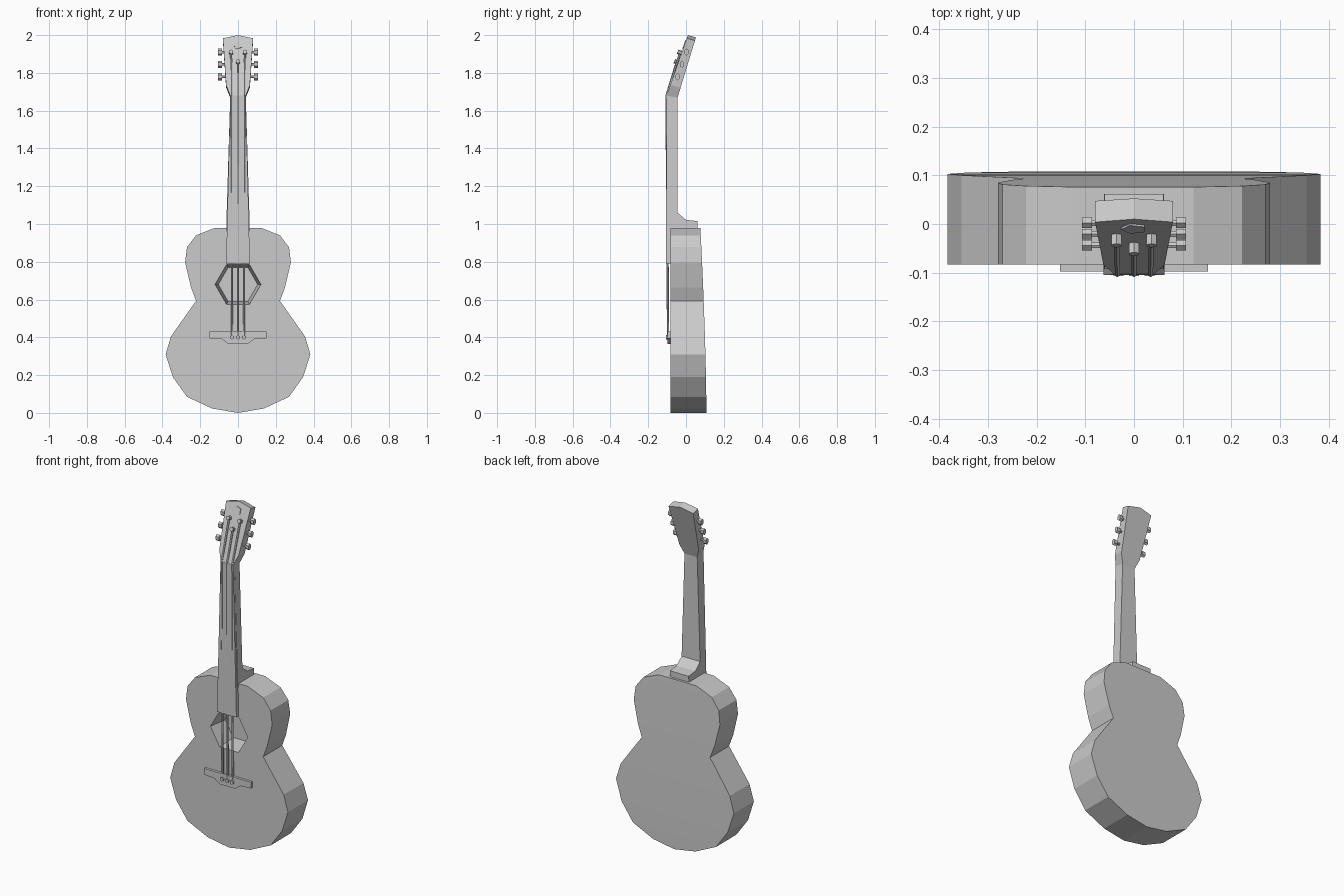
import bpy, bmesh, math
from mathutils import Vector, Matrix

cube = bpy.data.objects.get("Cube")
if cube:
    bpy.data.objects.remove(cube)

grey = bpy.data.materials.new("plain_grey")
grey.use_nodes = True
grey.diffuse_color = (0.6, 0.6, 0.6, 1)
grey.node_tree.nodes["Principled BSDF"].inputs["Base Color"].default_value = (0.6, 0.6, 0.6, 1)


def finish(name, bm):
    bmesh.ops.recalc_face_normals(bm, faces=bm.faces)
    mesh = bpy.data.meshes.new(name)
    bm.to_mesh(mesh)
    bm.free()
    mesh.materials.append(grey)
    obj = bpy.data.objects.new(name, mesh)
    bpy.context.collection.objects.link(obj)
    return obj


def slab(name, sections, skew=0):
    """Symmetric solid from (half width, z, front y, back y) sections, bottom to top."""
    bm = bmesh.new()
    rings = [[bm.verts.new(p) for p in ((-x, f, z), (x, f, z), (x, b, z - skew), (-x, b, z - skew))]
             for x, z, f, b in sections]
    for low, high in zip(rings, rings[1:]):
        for i in range(4):
            j = (i + 1) % 4
            bm.faces.new((low[i], low[j], high[j], high[i]))
    bm.faces.new(rings[0])
    bm.faces.new(rings[-1])
    bmesh.ops.remove_doubles(bm, verts=bm.verts, dist=1e-5)
    return finish(name, bm)


def rod(name, start, end, r1, r2=None, sides=6, spin=0, squash=1):
    """Straight prism or cone between two points."""
    start, end = Vector(start), Vector(end)
    axis = end - start
    turn = axis.to_track_quat('Z', 'Y').to_matrix().to_4x4()
    place = (Matrix.Translation((start + end) / 2) @ turn @ Matrix.Rotation(spin, 4, 'Z')
             @ Matrix.Diagonal((squash, 1, 1, 1)))
    bm = bmesh.new()
    bmesh.ops.create_cone(bm, cap_ends=True, segments=sides, radius1=r1,
                          radius2=r1 if r2 is None else r2, depth=axis.length, matrix=place)
    return finish(name, bm)


# Body: waisted outline, with a back that gets shallower toward the neck
FRONT = -0.083
outline = [(0, 0), (.137, .023), (.27, .085), (.345, .19), (.383, .31), (.355, .405),
           (.222, .593), (.249, .665), (.28, .797), (.27, .877), (.222, .94), (.122, .98)]
body = slab("body", [(x, z, FRONT, .108 - .033 * z ** 1.6) for x, z in outline])

# Sound hole: tapered six-sided recess
cutter = rod("sound_hole_cutter", (0, FRONT - .01, .68), (0, .03, .68), .123, .104)
for v in cutter.data.vertices:      # turn so that a corner points to each side
    v.co.z -= .68
angle = math.atan2(cutter.data.vertices[0].co.z, cutter.data.vertices[0].co.x)
cutter.data.transform(Matrix.Translation((0, 0, .68)) @ Matrix.Rotation(angle, 4, 'Y'))
cutter.hide_render = True
cutter.hide_viewport = True
cut = body.modifiers.new("sound_hole", 'BOOLEAN')
cut.operation = 'DIFFERENCE'
cut.solver = 'EXACT'
cut.object = cutter
bpy.context.view_layer.objects.active = body
bpy.ops.object.modifier_apply(modifier=cut.name)
bpy.data.objects.remove(cutter)

# Neck with heel, and fretboard
slab("neck", [(.062, .96, -.092, .062), (.061, 1.015, -.092, .062), (.061, 1.022, -.092, 0),
              (.06, 1.06, -.092, -.045), (.041, 1.68, -.092, -.045)])
slab("fretboard", [(.063, .79, -.105, -.08), (.041, 1.68, -.104, -.09)])


# Headstock: leans back, flares, and ends in a low peak
def head_front(z):
    return -.103 + (z - 1.68) * .353


slab("headstock", [(x, z, head_front(z), -.045 + (z - 1.68) * .305)
                   for x, z in ((.041, 1.68), (.063, 1.735), (.08, 1.983), (0, 2))], skew=.012)
out = Vector((0, -.943, .333))


def on_head(x, z):
    return Vector((x, head_front(z), z))


spot = on_head(0, 1.95)
rod("head_inlay", spot - out * .004, spot + out * .004, .027, sides=5, spin=math.pi / 2)

# Bridge
slab("bridge", [(.05, .365, -.098, FRONT + .005), (.085, .39, -.098, FRONT + .005),
                (.152, .394, -.098, FRONT + .005), (.152, .43, -.098, FRONT + .005)])

# Strings with their bridge pins and head posts
for side, label, top in ((-1, "right", 1.905), (0, "middle", 1.855), (1, "left", 1.905)):
    low = Vector((side * .032, -.095, .4))
    nut = Vector((side * .034, -.103, 1.68))
    end = on_head(side * .036, top) + out * .008
    rod(label + "_string", low, nut, .006)
    rod(label + "_head_string", nut, end, .006)
    rod(label + "_bridge_pin", low + Vector((0, .01, 0)), low - Vector((0, .012, 0)), .012)
    post = on_head(side * .036, top)
    rod(label + "_post", post - out * .005, post + out * .022, .012)

# Tuning pegs: a stem and a flattened six-sided knob on each side
for side, label in ((-1, "right"), (1, "left")):
    for i in range(3):
        z = 1.78 + i * .065
        y = head_front(z) + .024
        rod(f"{label}_peg_stem_{i + 1}", (side * .05, y, z), (side * .09, y, z), .007)
        rod(f"{label}_peg_knob_{i + 1}", (side * .086, y, z), (side * .107, y, z), .019,
            squash=.65)
